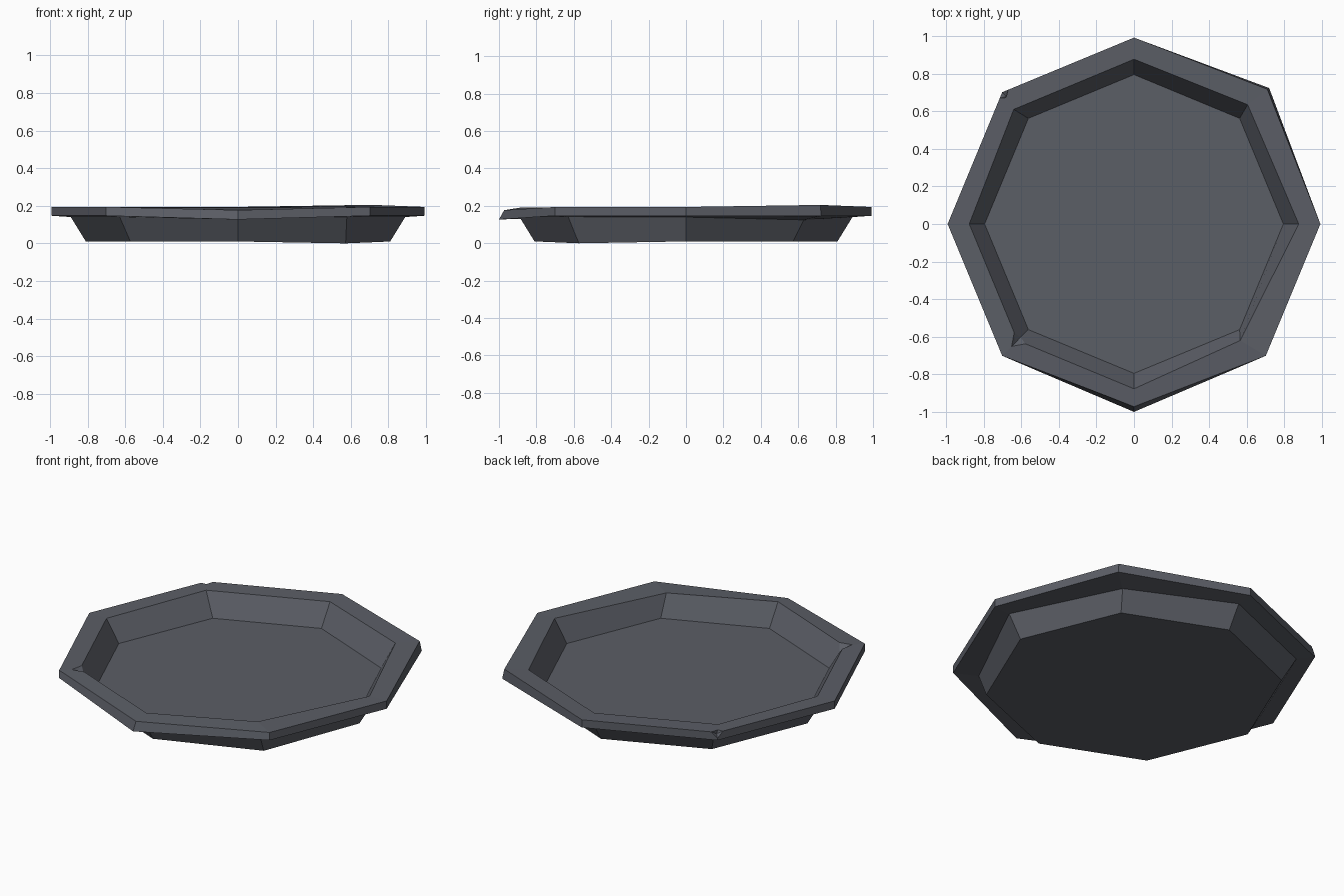
import bpy, bmesh
from math import cos, sin, pi
from mathutils import Vector

cube = bpy.data.objects.get("Cube")
if cube:
    bpy.data.objects.remove(cube)

slate = bpy.data.materials.new("slate_grey")
slate.use_nodes = True
colour = (0.105, 0.112, 0.133, 1)
slate.diffuse_color = colour
slate.node_tree.nodes["Principled BSDF"].inputs["Base Color"].default_value = colour

SIDES = 8
BACK_LEFT, BACK_RIGHT, FRONT_RIGHT, FRONT, FRONT_LEFT = 1, 3, 5, 6, 7
bm = bmesh.new()


def ring(radius, z, nudges={}):
    """Octagon of vertices, with small hand-worn offsets on some corners."""
    verts = []
    for i in range(SIDES):
        a = 2 * pi * i / SIDES
        p = Vector((radius * cos(a), radius * sin(a), z))
        verts.append(bm.verts.new(p + Vector(nudges.get(i, (0, 0, 0)))))
    return verts


def bridge(lower, upper):
    for i in range(SIDES):
        j = (i + 1) % SIDES
        bm.faces.new((lower[i], lower[j], upper[j], upper[i]))


def chip(vert, size, dent):
    """Cut a corner off and push the middle of the cut inwards."""
    cut = bmesh.ops.bevel(bm, geom=[vert], offset=size, offset_type='OFFSET',
                          segments=1, profile=0.5, affect='VERTICES')
    poked = bmesh.ops.poke(bm, faces=cut["faces"])
    for v in poked["verts"]:
        v.co += Vector(dent)


# Sloping outer wall, rim and recessed tray, from the base round to the floor
base = ring(0.81, 0.01, {FRONT_LEFT: (0, 0, -0.01)})
wall_top = ring(0.89, 0.14, {FRONT_LEFT: (-0.05, 0, 0), BACK_LEFT: (-0.02, 0, -0.015)})
rim_under = ring(0.992, 0.147, {FRONT: (0, -0.008, -0.02), BACK_LEFT: (0.018, 0.022, 0)})
rim_top = ring(0.992, 0.194, {FRONT: (0, 0.02, -0.017), BACK_LEFT: (0.008, 0.016, 0.011)})
rim_inner = ring(0.877, 0.192, {FRONT_LEFT: (-0.055, 0, 0), BACK_LEFT: (-0.015, 0.015, 0.005),
                                BACK_RIGHT: (-0.02, -0.01, 0)})
floor = ring(0.795, 0.062)

rings = [base, wall_top, rim_under, rim_top, rim_inner, floor]
for lower, upper in zip(rings, rings[1:]):
    bridge(lower, upper)
bm.faces.new(floor)
bm.faces.new(base[::-1])

# Worn chips: one on the outer rim corner, one on the inner rim corner
chip(rim_top[BACK_RIGHT], 0.035, (0.012, -0.012, -0.012))
chip(rim_inner[FRONT_RIGHT], 0.045, (-0.012, -0.012, -0.01))

bmesh.ops.recalc_face_normals(bm, faces=bm.faces)
mesh = bpy.data.meshes.new("octagonal_tray")
bm.to_mesh(mesh)
bm.free()
mesh.materials.append(slate)
tray = bpy.data.objects.new("octagonal_tray", mesh)
bpy.context.collection.objects.link(tray)
